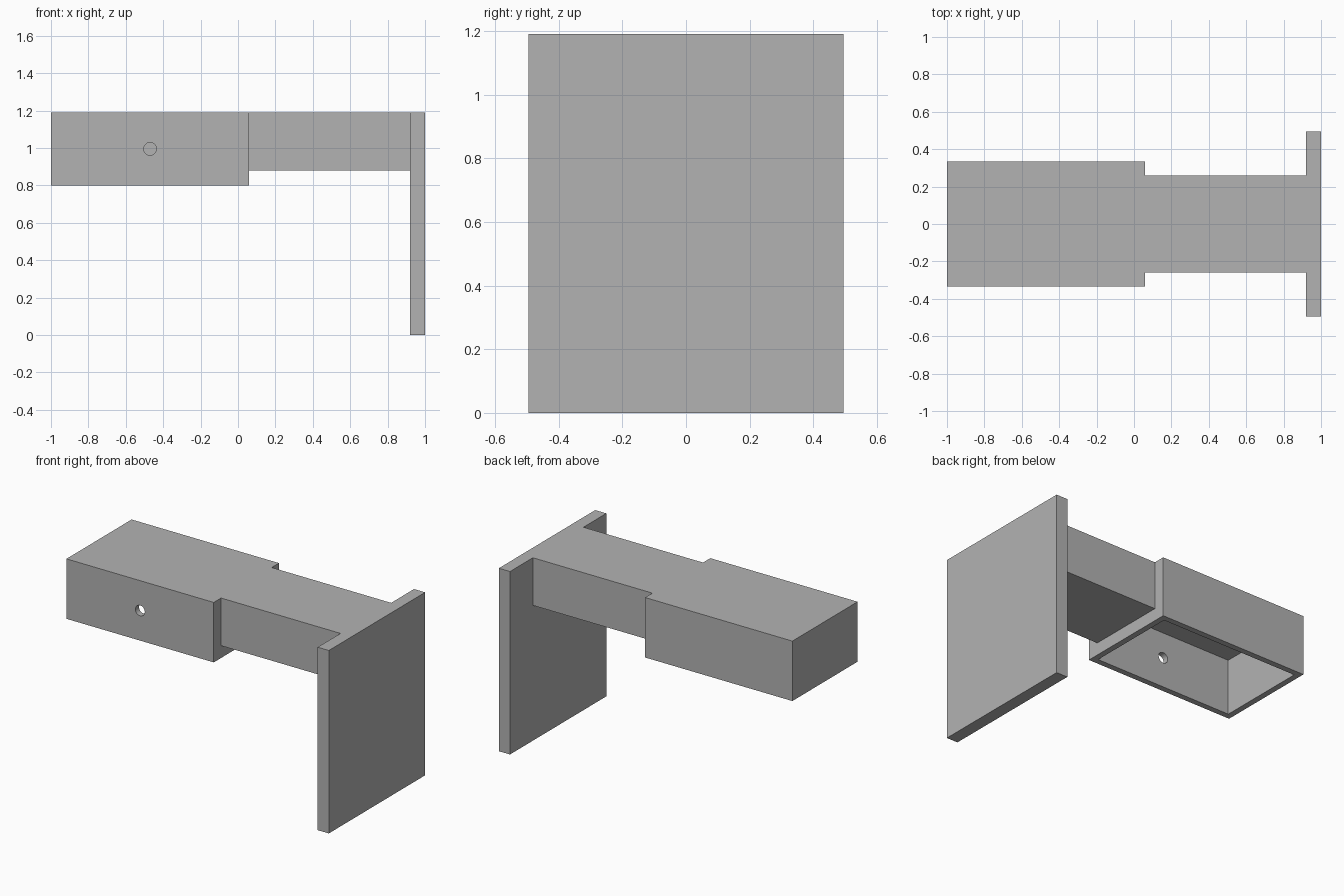
import bpy
import bmesh
from mathutils import Vector

cube = bpy.data.objects.get("Cube")
if cube:
    bpy.data.objects.remove(cube, do_unlink=True)

grey = bpy.data.materials.new("plain grey")
grey.use_nodes = True
grey.diffuse_color = (0.45, 0.45, 0.45, 1)
grey.node_tree.nodes["Principled BSDF"].inputs["Base Color"].default_value = grey.diffuse_color

TOP = 1.19
WALL = 0.038
CEILING = 0.03


def box(name, x0, x1, half_width, bottom, edit=None):
    """Box centred on y with its top flush with the other parts."""
    bm = bmesh.new()
    bmesh.ops.create_cube(bm, size=1)
    size = Vector((x1 - x0, 2 * half_width, TOP - bottom))
    centre = Vector(((x0 + x1) / 2, 0, (TOP + bottom) / 2))
    for v in bm.verts:
        v.co = v.co * size + centre
    if edit:
        edit(bm)
    mesh = bpy.data.meshes.new(name)
    bm.to_mesh(mesh)
    bm.free()
    mesh.materials.append(grey)
    obj = bpy.data.objects.new(name, mesh)
    bpy.context.collection.objects.link(obj)
    return obj


def hollow_below(bm):
    """Inset the underside and push it up to leave an open tray."""
    bm.normal_update()
    under = min(bm.faces, key=lambda f: f.calc_center_median().z)
    bmesh.ops.inset_region(bm, faces=[under], thickness=WALL, use_even_offset=True)
    floor = bmesh.ops.extrude_discrete_faces(bm, faces=[under])["faces"][0]
    for v in floor.verts:
        v.co.z = TOP - CEILING
    bmesh.ops.recalc_face_normals(bm, faces=bm.faces)


def remove_ends(bm):
    """Drop the end faces buried against the neighbouring parts."""
    ends = [f for f in bm.faces if abs(f.normal.x) > 0.9]
    bmesh.ops.delete(bm, geom=ends, context="FACES")


# Hollow housing, connecting arm and upright end plate
housing = box("housing", -1, 0.06, 0.335, 0.80, hollow_below)
box("connecting_arm", 0.06, 0.92, 0.26, 0.88, remove_ends)
box("end_plate", 0.92, 1, 0.495, 0)

# Round hole through the front wall of the housing
bpy.ops.mesh.primitive_cylinder_add(vertices=32, radius=0.034, depth=0.2,
                                    location=(-0.47, -0.335, 0.995),
                                    rotation=(1.5708, 0, 0))
cutter = bpy.context.object
cutter.name = "hole_cutter"
cutter.hide_render = True
cutter.data.materials.append(grey)
cut = housing.modifiers.new("hole", "BOOLEAN")
cut.operation = "DIFFERENCE"
cut.solver = "EXACT"
cut.object = cutter
bpy.context.view_layer.objects.active = housing
bpy.ops.object.modifier_apply(modifier=cut.name)
bpy.data.objects.remove(cutter, do_unlink=True)
